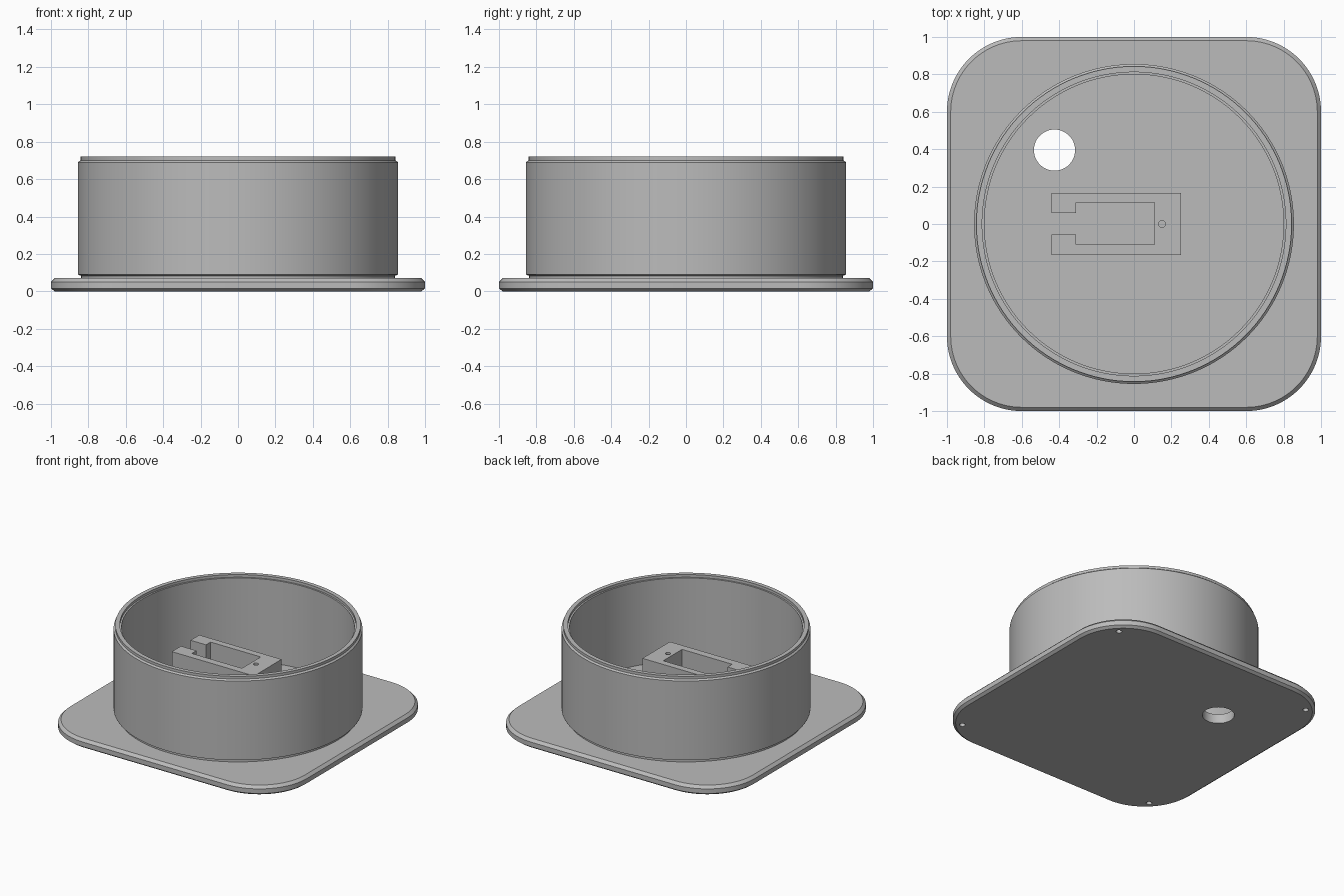
import bpy, bmesh, math

cube = bpy.data.objects.get("Cube")
if cube:
    bpy.data.objects.remove(cube, do_unlink=True)

grey = bpy.data.materials.new("plain grey")
grey.use_nodes = True
grey.diffuse_color = (0.5, 0.5, 0.5, 1)
grey.node_tree.nodes["Principled BSDF"].inputs["Base Color"].default_value = (0.5, 0.5, 0.5, 1)


def finish(name, bm):
    """Turn a bmesh into a grey object."""
    bmesh.ops.recalc_face_normals(bm, faces=bm.faces)
    mesh = bpy.data.meshes.new(name)
    bm.to_mesh(mesh)
    bm.free()
    obj = bpy.data.objects.new(name, mesh)
    bpy.context.collection.objects.link(obj)
    mesh.materials.append(grey)
    return obj


def loft(name, rings, closed=False):
    """Skin equal-length rings of points; cap the ends or join them up."""
    bm = bmesh.new()
    loops = [[bm.verts.new(p) for p in ring] for ring in rings]
    pairs = list(zip(loops, loops[1:]))
    if closed:
        pairs.append((loops[-1], loops[0]))
    else:
        bm.faces.new(loops[0])
        bm.faces.new(loops[-1])
    for a, b in pairs:
        for i in range(len(a)):
            j = (i + 1) % len(a)
            bm.faces.new((a[i], a[j], b[j], b[i]))
    return finish(name, bm)


def circle(r, z, x=0, y=0, n=128):
    return [(x + r * math.cos(math.tau * i / n), y + r * math.sin(math.tau * i / n), z)
            for i in range(n)]


def rounded_square(inset, z, centre=0.6, radius=0.4, steps=24):
    """Square outline with round corners, pulled in by inset."""
    ring = []
    for k, (sx, sy) in enumerate([(1, 1), (-1, 1), (-1, -1), (1, -1)]):
        for i in range(steps + 1):
            a = math.pi / 2 * (k + i / steps)
            ring.append((sx * centre + (radius - inset) * math.cos(a),
                         sy * centre + (radius - inset) * math.sin(a), z))
    return ring


def prism(name, outline, z0, z1):
    return loft(name, [[(x, y, z) for x, y in outline] for z in (z0, z1)])


def drill(obj, x, y, r, z0, z1):
    """Cut a round hole, then remove the cutter."""
    cutter = loft("hole_cutter", [circle(r, z, x, y, 48) for z in (z0, z1)])
    cutter.hide_render = True
    mod = obj.modifiers.new("hole", "BOOLEAN")
    mod.operation, mod.solver, mod.object = "DIFFERENCE", "EXACT", cutter
    bpy.context.view_layer.objects.active = obj
    bpy.ops.object.modifier_apply(modifier=mod.name)
    bpy.data.objects.remove(cutter, do_unlink=True)


# Base plate with chamfered edges
plate = loft("base_plate", [rounded_square(*p) for p in
                            [(0.02, 0), (0, 0.015), (0, 0.05), (0.02, 0.07)]])

# Cable hole and four blind corner holes underneath
drill(plate, -0.425, 0.395, 0.11, -0.1, 0.2)
for sx in (-1, 1):
    for sy in (-1, 1):
        drill(plate, sx * 0.837, sy * 0.837, 0.02, -0.1, 0.04)

# Round wall with a neck at the foot and a stepped rim
profile = [(0.80, 0.065), (0.84, 0.065), (0.84, 0.083), (0.855, 0.09),
           (0.855, 0.69), (0.843, 0.70), (0.843, 0.72), (0.812, 0.72),
           (0.812, 0.70), (0.80, 0.70)]
wall = loft("round_wall", [circle(r, z) for r, z in profile], closed=True)

# Holder block: a frame that is open at one end
bracket = prism("holder_block",
                [(-0.44, -0.165), (0.25, -0.165), (0.25, 0.165), (-0.44, 0.165),
                 (-0.44, 0.06), (-0.31, 0.06), (-0.31, 0.115), (0.11, 0.115),
                 (0.11, -0.11), (-0.31, -0.11), (-0.31, -0.055), (-0.44, -0.055)],
                0.065, 0.46)
drill(bracket, 0.15, 0, 0.018, 0.3, 0.6)

# Smooth round surfaces, crisp edges
bpy.ops.object.select_all(action="DESELECT")
for obj in (plate, wall, bracket):
    obj.select_set(True)
bpy.context.view_layer.objects.active = wall
bpy.ops.object.shade_smooth_by_angle(angle=math.radians(25))
